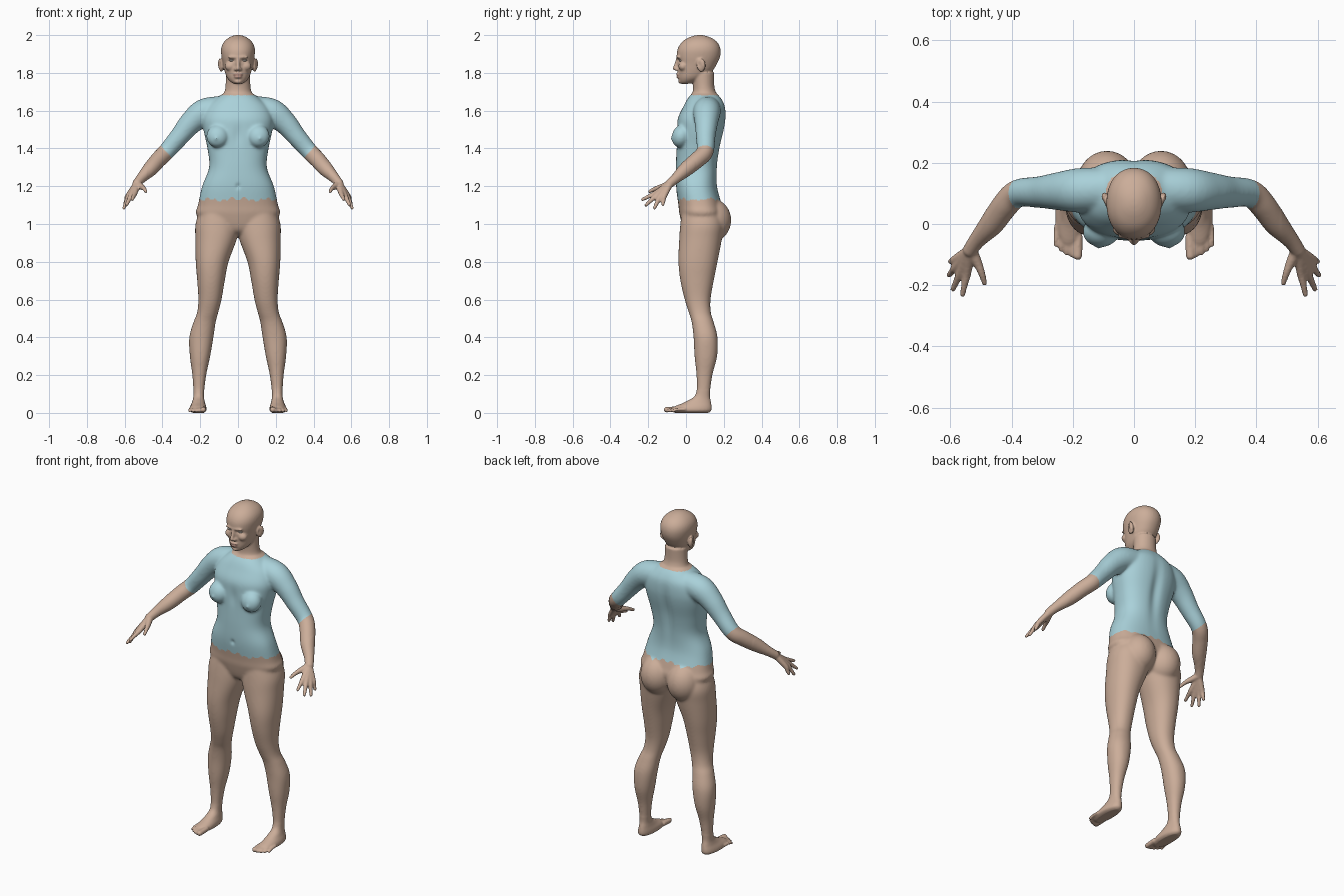
import bpy
import bmesh
import math
from mathutils import Vector, Matrix

cube = bpy.data.objects.get("Cube")
if cube:
    bpy.data.objects.remove(cube)


def material(name, colour):
    mat = bpy.data.materials.new(name)
    mat.use_nodes = True
    mat.diffuse_color = (*colour, 1)
    mat.node_tree.nodes["Principled BSDF"].inputs["Base Color"].default_value = (*colour, 1)
    return mat


skin = material("skin", (0.60, 0.42, 0.32))
shirt = material("shirt_blue", (0.40, 0.64, 0.70))
lips = material("lip_pink", (0.50, 0.30, 0.24))
eye_white = material("eye_white", (0.72, 0.66, 0.60))


def smooth_rows(rows, steps=5):
    """Catmull-Rom interpolation between rows of numbers."""
    out = []
    for i in range(len(rows) - 1):
        a, b, c, d = (rows[max(0, min(len(rows) - 1, i + k))] for k in (-1, 0, 1, 2))
        for s in range(steps):
            t = s / steps
            out.append([q + t / 2 * (r - p + t * (2 * p - 5 * q + 4 * r - w + t * (3 * (q - r) + w - p)))
                        for p, q, r, w in zip(a, b, c, d)])
    return out + [list(rows[-1])]


def skin_rings(bm, rings):
    rows = [[bm.verts.new(p) for p in ring] for ring in rings]
    n = len(rows[0])
    for low, high in zip(rows, rows[1:]):
        for i in range(n):
            j = (i + 1) % n
            bm.faces.new((low[i], low[j], high[j], high[i]))
    bm.faces.new(rows[0][::-1])
    bm.faces.new(rows[-1])


def loft(bm, sections, power=2.0, n=40):
    """Stack level sections given as z, x min, x max, y min, y max."""
    rings = []
    for z, x0, x1, y0, y1 in smooth_rows(sections):
        ring = []
        for i in range(n):
            a = math.tau * i / n
            c, s = math.cos(a), math.sin(a)
            ring.append(((x0 + x1) / 2 + (x1 - x0) / 2 * math.copysign(abs(c) ** (2 / power), c),
                         (y0 + y1) / 2 + (y1 - y0) / 2 * math.copysign(abs(s) ** (2 / power), s), z))
        rings.append(ring)
    skin_rings(bm, rings)


def ball(bm, centre, radii, tilt=0.0):
    mat = Matrix.Translation(centre) @ Matrix.Rotation(tilt, 4, "X") @ Matrix.Diagonal((*radii, 1))
    bmesh.ops.create_uvsphere(bm, u_segments=24, v_segments=16, radius=1, matrix=mat)


def tube(bm, points, n=20):
    """Round limb through points given as x, y, z, radius, with domed ends."""
    rows = smooth_rows(points)
    rings = []
    for i, row in enumerate(rows):
        ahead, behind = rows[min(i + 1, len(rows) - 1)], rows[max(i - 1, 0)]
        turn = (Vector(ahead[:3]) - Vector(behind[:3])).to_track_quat("Z", "Y")
        rings.append([Vector(row[:3]) + turn @ Vector((math.cos(a), math.sin(a), 0)) * row[3]
                      for a in (math.tau * k / n for k in range(n))])
    skin_rings(bm, rings)
    for x, y, z, r in (points[0], points[-1]):
        ball(bm, (x, y, z), (r, r, r))


def mirror(bm):
    """Copy everything built so far to the other side."""
    made = bmesh.ops.duplicate(bm, geom=bm.verts[:] + bm.edges[:] + bm.faces[:])["geom"]
    for v in made:
        if isinstance(v, bmesh.types.BMVert):
            v.co.x *= -1
    bmesh.ops.reverse_faces(bm, faces=[f for f in made if isinstance(f, bmesh.types.BMFace)])


body_bm = bmesh.new()

# Leg and foot
loft(body_bm, [(0, .18, .24, -.06, .12), (.012, .168, .256, -.08, .134), (.032, .168, .254, -.065, .136),
               (.06, .176, .242, 0, .132), (.1, .18, .236, .052, .127), (.2, .168, .242, .055, .14),
               (.3, .147, .255, .045, .165), (.4, .13, .258, .04, .167), (.48, .118, .236, .03, .147),
               (.53, .105, .217, .015, .132), (.6, .087, .21, -.007, .13), (.7, .07, .216, -.03, .147),
               (.8, .05, .224, -.04, .167), (.92, .006, .226, -.036, .19), (1.0, -.01, .225, -.03, .2),
               (1.08, .0, .2, -.02, .18)], 2.15)

# Toes, from big to little
for i in range(5):
    x = .182 + .018 * i
    r = .015 if i == 0 else .0105 - .0006 * i
    y = -.103 + .0022 * i * i
    tube(body_bm, [(x, y + .06, .02, r), (x + .001, y + .02, .018, r), (x + .002, y, r + .002, r)], 12)

# Buttock and breast
ball(body_bm, (.088, .135, 1.02), (.098, .105, .115))
ball(body_bm, (.108, -.025, 1.465), (.06, .05, .062), -.3)
ball(body_bm, (.116, -.071, 1.452), (.011, .012, .011))

# Shoulder, arm and wrist
tube(body_bm, [(.09, .115, 1.608, .07), (.18, .11, 1.59, .073), (.25, .107, 1.535, .062),
               (.31, .104, 1.463, .052), (.38, .1, 1.382, .046), (.422, .06, 1.34, .044),
               (.465, 0, 1.29, .04), (.51, -.05, 1.245, .028), (.535, -.085, 1.215, .024)])

# Palm, fingers and thumb
for knuckle, tip in (((.545, -.158, 1.165), (.56, -.23, 1.13)), ((.565, -.155, 1.153), (.591, -.212, 1.1)),
                     ((.58, -.138, 1.144), (.604, -.167, 1.085)), ((.583, -.115, 1.148), (.6, -.123, 1.103))):
    k, t = Vector(knuckle), Vector(tip)
    tube(body_bm, [(.535, -.085, 1.213, .019), (*k, .0145), (*k.lerp(t, .5), .0115), (*t, .009)], 12)
tube(body_bm, [(.53, -.09, 1.21, .02), (.512, -.125, 1.198, .016), (.498, -.16, 1.188, .012),
               (.488, -.193, 1.172, .009)], 12)

# Ear, cheek and nostril
ball(body_bm, (.089, .078, 1.84), (.012, .022, .036), .2)
ball(body_bm, (.097, .09, 1.848), (.009, .013, .03), .2)
ball(body_bm, (.04, -.015, 1.835), (.03, .025, .025))
ball(body_bm, (.012, -.048, 1.819), (.01, .011, .009))
mirror(body_bm)

# Trunk
loft(body_bm, [(z, -w, w, front, back) for z, w, front, back in
               [(.94, .06, .03, .12), (.97, .15, -.01, .17), (1.05, .221, -.034, .2), (1.1, .212, -.04, .19),
                (1.2, .19, -.053, .165), (1.3, .153, -.054, .166), (1.4, .162, -.05, .18),
                (1.5, .183, -.048, .203), (1.56, .187, -.043, .211), (1.62, .165, -.015, .208),
                (1.66, .122, .006, .19), (1.69, .08, .03, .165)]], 2.4)

# Neck
loft(body_bm, [(z, -w, w, front, back) for z, w, front, back in
               [(1.62, .1, .02, .17), (1.69, .075, .034, .16), (1.73, .066, .037, .15),
                (1.8, .064, .03, .15)]])

# Head, nose, brow, lips and chin
loft(body_bm, [(z, -w, w, front, back) for z, w, front, back in
               [(1.742, .02, -.026, .01), (1.752, .038, -.034, .05), (1.775, .058, -.04, .1),
                (1.81, .071, -.042, .14), (1.85, .08, -.044, .165), (1.885, .087, -.049, .18),
                (1.92, .09, -.046, .183), (1.95, .083, -.032, .174), (1.975, .064, -.007, .152),
                (1.993, .036, .03, .115), (2.0, .012, .06, .085)]], 2.15)
tube(body_bm, [(0, -.042, 1.882, .009), (0, -.05, 1.85, .01), (0, -.059, 1.824, .0115)], 12)
ball(body_bm, (0, -.04, 1.883), (.055, .012, .01))
ball(body_bm, (0, -.041, 1.793), (.025, .013, .0075))
ball(body_bm, (0, -.039, 1.779), (.021, .013, .008))
ball(body_bm, (0, -.028, 1.755), (.022, .013, .012))

# Fuse all parts into one skin
mesh = bpy.data.meshes.new("body")
bmesh.ops.recalc_face_normals(body_bm, faces=body_bm.faces[:])
body_bm.to_mesh(mesh)
body_bm.free()
body = bpy.data.objects.new("body", mesh)
bpy.context.collection.objects.link(body)


def apply_modifiers(obj):
    graph = bpy.context.evaluated_depsgraph_get()
    graph.update()
    baked = bpy.data.meshes.new_from_object(obj.evaluated_get(graph))
    obj.modifiers.clear()
    obj.data = baked


remesh = body.modifiers.new("fuse", "REMESH")
remesh.mode = "VOXEL"
remesh.voxel_size = .0055
apply_modifiers(body)

# Blend the joints strongly, the hands, feet and face lightly
group = body.vertex_groups.new(name="trunk")
group.add([v.index for v in body.data.vertices
           if .12 < v.co.z < 1.72 and abs(v.co.x) < .48], 1, "REPLACE")
for name, rounds, only in (("blend", 22, "trunk"), ("soften", 3, "")):
    mod = body.modifiers.new(name, "SMOOTH")
    mod.factor = .5
    mod.iterations = rounds
    mod.vertex_group = only
apply_modifiers(body)

# Soft hollows: centre, reach, push
hollows = [((0, .2, 1.42), (.03, .06, .16), (0, -.014, 0)), ((0, -.05, 1.47), (.025, .04, .05), (0, .006, 0)),
           ((0, -.055, 1.2), (.012, .03, .014), (0, .007, 0)), ((0, -.05, 1.786), (.022, .02, .0025), (0, .006, 0))]
for side in (-1, 1):
    hollows.append(((side * .034, -.045, 1.866), (.016, .03, .009), (0, .011, 0)))
    hollows.append(((side * .1, .066, 1.845), (.01, .008, .016), (side * -.006, 0, 0)))
for v in body.data.vertices:
    move = Vector()
    for centre, reach, push in hollows:
        d = sum(((v.co[k] - centre[k]) / reach[k]) ** 2 for k in range(3))
        if d < 9:
            move += Vector(push) * math.exp(-d)
    v.co += move

# Colour the shirt and lips by position
body.data.materials.clear()
for mat in (skin, shirt, lips):
    body.data.materials.append(mat)
for face in body.data.polygons:
    x, y, z = face.center
    x = abs(x)
    hem = 1.13 + .012 * math.sin(x * 47) * math.sin(x * 90 + y * 30)
    sleeve_end = x > .28 and .74 * x - .68 * z > -.659
    neckline = z > 1.682 and x < .11
    if z > hem and not sleeve_end and not neckline and z < 1.72:
        face.material_index = 1
    elif y < -.038 and (x / .024) ** 2 + ((z - 1.786) / .013) ** 2 < 1:
        face.material_index = 2
body.data.polygons.foreach_set("use_smooth", [True] * len(body.data.polygons))

# Eyes
for side, name in ((1, "left_eye"), (-1, "right_eye")):
    bm = bmesh.new()
    ball(bm, (side * .034, -.026, 1.866), (.013, .012, .0065))
    eye_mesh = bpy.data.meshes.new(name)
    bm.to_mesh(eye_mesh)
    bm.free()
    eye_mesh.materials.append(eye_white)
    eye_mesh.polygons.foreach_set("use_smooth", [True] * len(eye_mesh.polygons))
    bpy.context.collection.objects.link(bpy.data.objects.new(name, eye_mesh))
